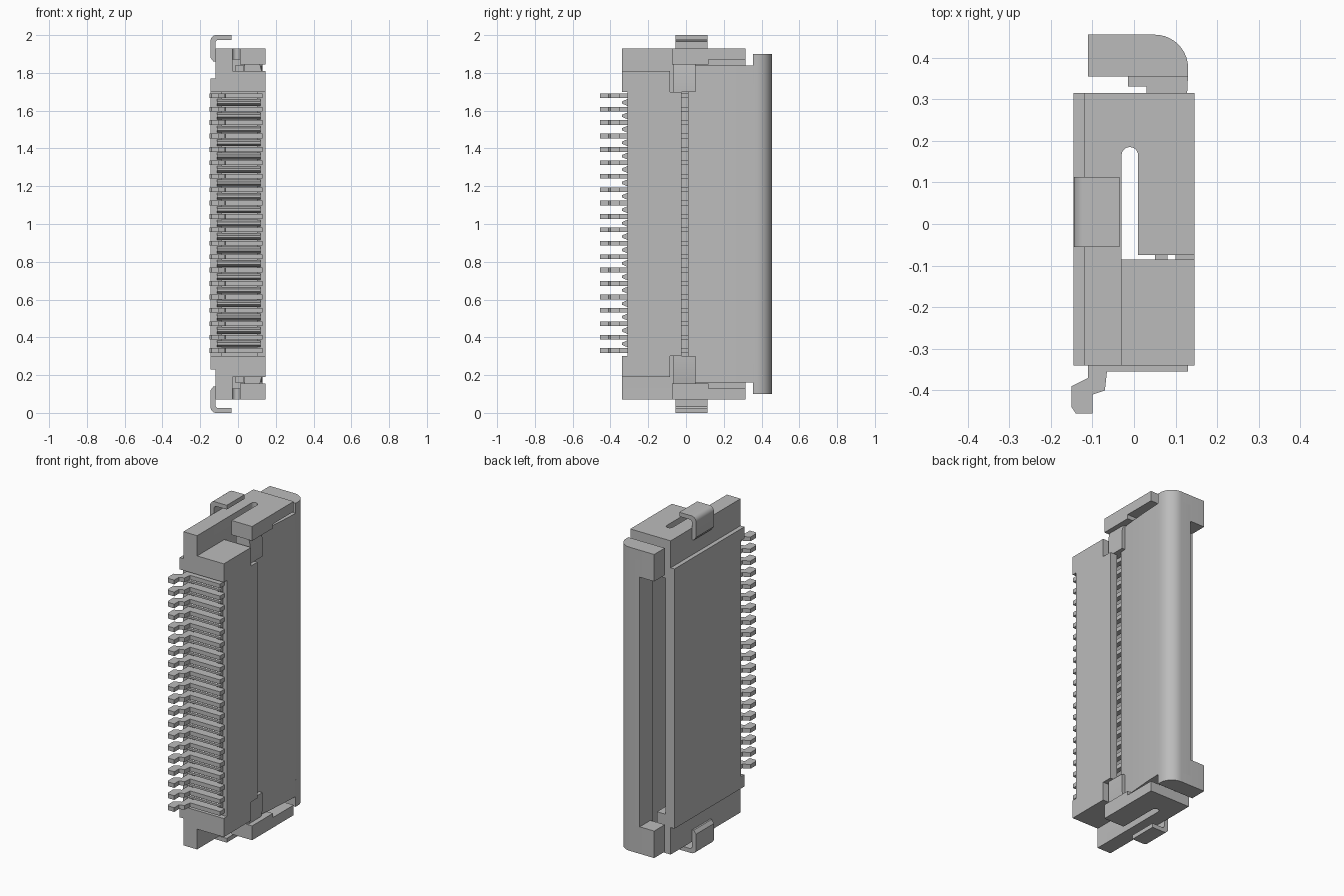
import bpy
import bmesh
from math import cos, sin, pi, radians

if "Cube" in bpy.data.objects:
    bpy.data.objects.remove(bpy.data.objects["Cube"], do_unlink=True)

grey = bpy.data.materials.new("light_grey")
grey.use_nodes = True
color = (0.5, 0.5, 0.5, 1)
grey.diffuse_color = color
grey.node_tree.nodes["Principled BSDF"].inputs["Base Color"].default_value = color


def prism(name, profile, axis, lo, hi, flip=False):
    """Extrude a closed 2D profile along an axis; flip mirrors it end for end."""
    place = {"x": lambda a, b, t: (t, a, b),
             "y": lambda a, b, t: (a, t, b),
             "z": lambda a, b, t: (a, b, t)}[axis]
    bm = bmesh.new()
    rings = [[bm.verts.new(place(a, b, t)) for a, b in profile] for t in (lo, hi)]
    n = len(profile)
    bm.faces.new(rings[0])
    bm.faces.new(rings[1])
    for i in range(n):
        j = (i + 1) % n
        bm.faces.new((rings[0][i], rings[0][j], rings[1][j], rings[1][i]))
    if flip:
        for v in bm.verts:
            v.co.z = 2 - v.co.z
    bmesh.ops.recalc_face_normals(bm, faces=bm.faces)
    me = bpy.data.meshes.new(name)
    bm.to_mesh(me)
    bm.free()
    me.materials.append(grey)
    me.shade_smooth()
    me.set_sharp_from_angle(angle=radians(30))
    ob = bpy.data.objects.new(name, me)
    bpy.context.collection.objects.link(ob)
    return ob


def box(name, x, y, z, flip=False):
    corners = [(x[0], y[0]), (x[1], y[0]), (x[1], y[1]), (x[0], y[1])]
    return prism(name, corners, "z", z[0], z[1], flip)


def arc(cx, cy, r, start, end, steps=10):
    angles = [radians(start + (end - start) * i / steps) for i in range(steps + 1)]
    return [(cx + r * cos(a), cy + r * sin(a)) for a in angles]


def stack(ob, count):
    mod = ob.modifiers.new("repeat", "ARRAY")
    mod.count = count
    mod.use_relative_offset = False
    mod.use_constant_offset = True
    mod.constant_offset_displace = (0, 0, PITCH)


PITCH, FIRST, COUNT = 0.071, 0.33, 20

# Housing centre: base plate, side wall and solid core
box("base_plate", (-0.145, -0.085), (-0.31, 0.315), (0.3, 1.7))
box("side_wall", (0.1, 0.145), (-0.31, -0.025), (0.3, 1.7))
box("core", (-0.09, 0.105), (-0.22, -0.1), (0.3, 1.7))

# Tapered ribs between the terminals
mid = FIRST + PITCH / 2
rib = prism("front_ribs", [(-0.15, mid - 0.018), (-0.31, mid - 0.018),
                           (-0.338, mid - 0.006), (-0.338, mid + 0.006),
                           (-0.31, mid + 0.018), (-0.15, mid + 0.018)],
            "x", -0.11, 0.12)
stack(rib, COUNT - 1)

# Terminals: solder foot, front plate and two contact arms
terminal = prism("terminals", [
    (-0.15, -0.44), (-0.14, -0.455), (-0.1, -0.455), (-0.1, -0.41),
    (-0.07, -0.4), (-0.065, -0.355), (0.13, -0.355), (0.13, -0.31),
    (0.08, -0.31), (0.08, 0.01), (0.05, 0.01), (0.05, -0.2),
    (-0.04, -0.2), (-0.04, 0.15), (-0.07, 0.15), (-0.07, -0.31),
    (-0.11, -0.31), (-0.11, -0.37), (-0.15, -0.39)],
    "z", FIRST - 0.0125, FIRST + 0.0125)
stack(terminal, COUNT)

# Sliding actuator with a rounded outer edge
edge = arc(0.05, 0.375, 0.08, 0, 90)
prism("slider", [(0.03, 0.01), (0.1, 0.01), (0.114, 0.12), (0.124, 0.24),
                 (0.13, 0.36)] + edge +
      [(-0.015, 0.455), (-0.015, 0.33), (0.03, 0.33)], "z", 0.16, 1.84)

# Parts repeated at both ends
for side, flip in (("upper", False), ("lower", True)):
    # Slotted end cap with a springy arm
    cap = [(-0.12, -0.34), (-0.03, -0.34)] + arc(-0.01, 0.165, 0.02, 180, 0)
    cap += [(0.01, -0.075), (0.145, -0.075), (0.145, 0.315), (-0.12, 0.315)]
    prism(side + "_end_cap", cap, "z", 1.87, 1.93, flip)
    box(side + "_arm_pad", (0.01, 0.145), (-0.075, 0.12), (1.845, 1.87), flip)
    box(side + "_end_wall", (-0.12, -0.03), (-0.34, 0.315), (1.7, 1.87), flip)
    box(side + "_base_end", (-0.145, -0.085), (-0.34, 0.315), (1.7, 1.77), flip)
    box(side + "_shoulder", (-0.1, 0.145), (-0.34, -0.085), (1.7, 1.81), flip)

    # Latch peg of the slider
    prism(side + "_latch", [(0.03, 1.7), (0.125, 1.7), (0.125, 1.81),
                            (0.105, 1.89), (0.035, 1.89)], "y", -0.065, 0.05, flip)

    # Hooked end of the slider bar
    prism(side + "_slider_hook", edge + [(-0.11, 0.455), (-0.11, 0.355),
                                         (0.13, 0.355)], "z", 1.74, 1.9, flip)

    # Bent metal mounting tab
    tab = [(-0.118, 1.86), (-0.13, 1.86), (-0.145, 1.88)]
    tab += arc(-0.115, 1.97, 0.03, 180, 90, 6)
    tab += [(-0.035, 2), (-0.035, 1.975), (-0.11, 1.975), (-0.118, 1.965)]
    prism(side + "_mounting_tab", tab, "y", -0.055, 0.113, flip)
